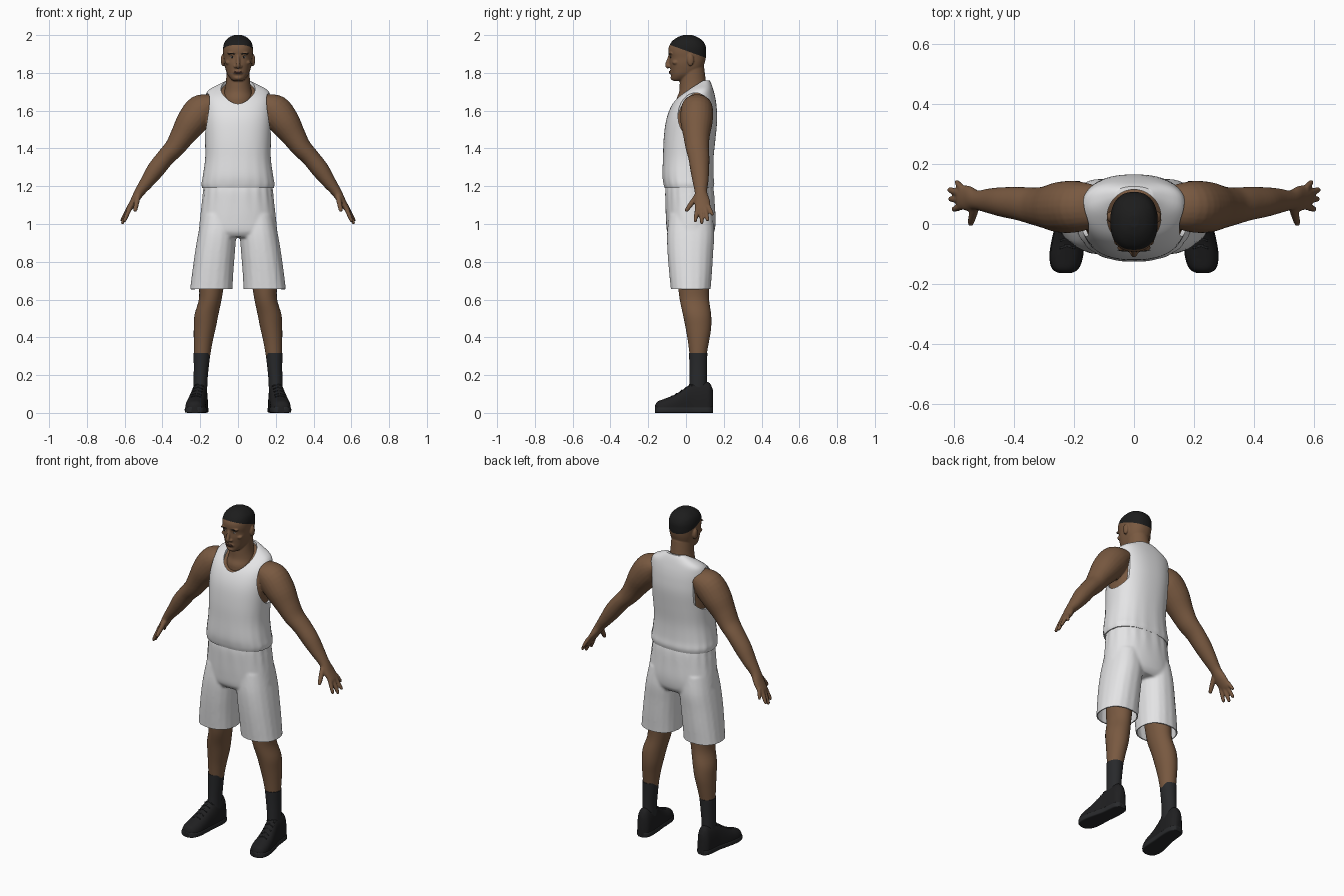
import bpy, bmesh, math
from mathutils import Vector, Matrix

if "Cube" in bpy.data.objects:
    bpy.data.objects.remove(bpy.data.objects["Cube"])


def material(name, rgb):
    m = bpy.data.materials.new(name)
    m.use_nodes = True
    m.diffuse_color = (*rgb, 1)
    bsdf = m.node_tree.nodes["Principled BSDF"]
    bsdf.inputs["Base Color"].default_value = (*rgb, 1)
    bsdf.inputs["Roughness"].default_value = 0.8
    return m


SKIN = material("brown skin", (0.19, 0.1, 0.052))
CLOTH = material("white cloth", (0.78, 0.78, 0.79))
BLACK = material("black shoe", (0.014, 0.014, 0.015))
SOCK = material("charcoal sock", (0.021, 0.022, 0.024))
HAIR = material("black hair", (0.012, 0.012, 0.012))
LIP = material("dark lips", (0.12, 0.055, 0.035))
EYE = material("eye white", (0.4, 0.37, 0.34))


def refine(rows, n=4):
    """Catmull-Rom interpolation of every column."""
    out = []
    for i in range(len(rows) - 1):
        p = [rows[max(i - 1, 0)], rows[i], rows[i + 1], rows[min(i + 2, len(rows) - 1)]]
        for k in range(n):
            t = k / n
            out.append([0.5 * (2 * b + (c - a) * t + (2 * a - 5 * b + 4 * c - d) * t * t
                               + (3 * b - a - 3 * c + d) * t ** 3) for a, b, c, d in zip(*p)])
    return out + [list(rows[-1])]


def loft(bm, frames, e=2.3, seg=48):
    """Closed skin over superellipse rings: centre, two half axes, ripple."""
    rings = []
    for c, u, v, rip in frames:
        ring = []
        for k in range(seg):
            a = 2 * math.pi * k / seg
            co, si = math.cos(a), math.sin(a)
            x = math.copysign(abs(co) ** (2 / e), co)
            y = math.copysign(abs(si) ** (2 / e), si)
            ring.append(bm.verts.new(c + (u * x + v * y) * (1 + rip * math.cos(18 * a))))
        rings.append(ring)
    for r, s in zip(rings, rings[1:]):
        for k in range(seg):
            j = (k + 1) % seg
            bm.faces.new((r[k], r[j], s[j], s[k]))
    bm.faces.new(rings[0])
    bm.faces.new(rings[-1])


def stack(bm, rows, e=2.3, seg=48):
    """Horizontal rings: z, centre x, half width, front y, back y, ripple."""
    rows = refine([tuple(r) + (0,) * (6 - len(r)) for r in rows])
    loft(bm, [(Vector((x, (f + b) / 2, z)), Vector((w, 0, 0)), Vector((0, (b - f) / 2, 0)), rip)
              for z, x, w, f, b, rip in rows], e, seg)


def limb(bm, rows, e=2, seg=24):
    """Rings along a path: x, y, z, thickness, depth."""
    rows = refine(rows)
    pts = [Vector(r[:3]) for r in rows]
    frames = []
    for i, r in enumerate(rows):
        t = (pts[min(i + 1, len(pts) - 1)] - pts[max(i - 1, 0)]).normalized()
        u = t.cross(Vector((0, 1, 0))).normalized()
        frames.append((pts[i], u * r[3], u.cross(t) * r[4], 0))
    loft(bm, frames, e, seg)


def ball(bm, c, r):
    bmesh.ops.create_uvsphere(bm, u_segments=20, v_segments=12, radius=1,
                              matrix=Matrix.Translation(c) @ Matrix.Diagonal((*r, 1)))


def mirror(bm):
    d = bmesh.ops.duplicate(bm, geom=bm.verts[:] + bm.edges[:] + bm.faces[:])["geom"]
    bmesh.ops.scale(bm, vec=(-1, 1, 1), verts=[g for g in d if isinstance(g, bmesh.types.BMVert)])


def bake(o):
    dg = bpy.context.evaluated_depsgraph_get()
    me = bpy.data.meshes.new_from_object(o.evaluated_get(dg))
    o.modifiers.clear()
    o.data = me


def shade(o):
    bpy.ops.object.select_all(action="DESELECT")
    o.select_set(True)
    bpy.context.view_layer.objects.active = o
    bpy.ops.object.shade_smooth_by_angle(angle=math.radians(45))


def finish(bm, name, mats, voxel=0, smooth=4):
    bmesh.ops.recalc_face_normals(bm, faces=bm.faces[:])
    me = bpy.data.meshes.new(name)
    bm.to_mesh(me)
    bm.free()
    o = bpy.data.objects.new(name, me)
    bpy.context.collection.objects.link(o)
    for m in mats:
        me.materials.append(m)
    if voxel:
        r = o.modifiers.new("merge", "REMESH")
        r.mode, r.voxel_size = "VOXEL", voxel
        s = o.modifiers.new("soften", "SMOOTH")
        s.factor, s.iterations = 0.5, smooth
        bake(o)
    shade(o)
    return o


# Bare torso, arms and hands
TORSO = [(1.19, 0, .188, -.113, .145, .006), (1.215, 0, .191, -.12, .15, .01),
         (1.26, 0, .184, -.125, .146, .006), (1.35, 0, .173, -.122, .146, .003),
         (1.45, 0, .175, -.118, .156), (1.55, 0, .18, -.105, .165), (1.62, 0, .18, -.08, .162),
         (1.67, 0, .175, -.045, .155), (1.71, 0, .155, .005, .145),
         (1.74, 0, .1, .045, .135), (1.76, 0, .06, .07, .125)]
bm = bmesh.new()
limb(bm, [(.13, .06, 1.64, .05, .07), (.19, .058, 1.605, .085, .085), (.245, .056, 1.54, .082, .085),
          (.295, .056, 1.465, .065, .07), (.335, .06, 1.405, .054, .062), (.383, .068, 1.353, .048, .056),
          (.435, .073, 1.288, .047, .05), (.48, .077, 1.225, .037, .042), (.522, .079, 1.168, .027, .033),
          (.55, .085, 1.12, .021, .042), (.578, .09, 1.078, .015, .04), (.586, .09, 1.066, .009, .032)])
for base, tip, r in [((.572, .06, 1.085), (.604, .048, 1.01), .011), ((.577, .081, 1.08), (.615, .084, 1), .0115),
                     ((.578, .102, 1.085), (.618, .115, 1.014), .011), ((.572, .118, 1.095), (.594, .143, 1.045), .01),
                     ((.53, .055, 1.145), (.546, -.002, 1.066), .013)]:
    a, b = Vector(base), Vector(tip)
    limb(bm, [(*a.lerp(b, t), r * k, r * k) for t, k in ((0, 1.15), (.5, 1.05), (.9, .85), (1, .5))], seg=12)
mirror(bm)
stack(bm, [(z - .012, x, w - .012, f + .012, b - .012) for z, x, w, f, b, *_ in TORSO[3:]], 2.4)
finish(bm, "torso_and_arms", [SKIN], .0055, 4)

# Head and neck, with hair above a sloping hairline
bm = bmesh.new()
stack(bm, [(1.757, 0, .022, -.065, -.015), (1.766, 0, .036, -.076, .01), (1.79, 0, .055, -.079, .05),
           (1.82, 0, .066, -.083, .085), (1.85, 0, .073, -.087, .098), (1.88, 0, .076, -.087, .105),
           (1.91, 0, .079, -.093, .107), (1.94, 0, .078, -.09, .105), (1.968, 0, .068, -.073, .09),
           (1.99, 0, .044, -.042, .06), (2.001, 0, .015, -.01, .03)])
stack(bm, [(1.6, 0, .08, -.05, .1), (1.66, 0, .08, -.05, .11), (1.7, 0, .073, -.036, .114),
           (1.75, 0, .064, -.033, .106), (1.83, 0, .06, -.03, .096)], 2)
limb(bm, [(0, -.084, 1.895, .008, .008), (0, -.095, 1.862, .01, .009), (0, -.099, 1.84, .012, .012),
          (0, -.09, 1.828, .008, .01)], seg=16)
ball(bm, (0, -.077, 1.803), (.027, .01, .014))
ball(bm, (0, -.074, 1.774), (.02, .008, .011))
for s in (1, -1):
    ball(bm, (s * .08, .024, 1.868), (.011, .018, .032))
    ball(bm, (s * .013, -.087, 1.834), (.009, .01, .008))
    ball(bm, (s * .032, -.08, 1.903), (.025, .011, .007))
    ball(bm, (s * .05, -.055, 1.855), (.018, .018, .012))
head = finish(bm, "head", [SKIN, HAIR], .004, 3)
bm = bmesh.new()
bm.from_mesh(head.data)
co, no = Vector((0, -.09, 1.95)), Vector((0, .07, .195))
bmesh.ops.bisect_plane(bm, geom=bm.verts[:] + bm.edges[:] + bm.faces[:], plane_co=co, plane_no=no)
for f in bm.faces:
    f.material_index = int((f.calc_center_median() - co).dot(no) > 0)
bm.to_mesh(head.data)
bm.free()
shade(head)
bpy.context.view_layer.update()


# Thin facial details laid on the face
def face_detail(name, mat, spots, size):
    bm = bmesh.new()
    for x, z in spots:
        hit, loc, _, _ = head.ray_cast(Vector((x, -1, z)), Vector((0, 1, 0)))
        ball(bm, loc if hit else Vector((x, -.08, z)), size)
    finish(bm, name, [mat])


face_detail("eyes", EYE, [(.031, 1.884), (-.031, 1.884)], (.012, .0025, .0045))
face_detail("irises", HAIR, [(.031, 1.884), (-.031, 1.884)], (.0048, .0036, .0046))
face_detail("eyebrows", HAIR, [(x * s, 1.903 + abs(x - .034) * -.15) for s in (1, -1)
                               for x in (.022, .034, .046)], (.009, .002, .003))
face_detail("lips", LIP, [(0, 1.806), (0, 1.799)], (.024, .0035, .0045))

# Jersey with neck and arm openings
bm = bmesh.new()
stack(bm, TORSO, 2.4, 72)
jersey = finish(bm, "jersey", [CLOTH])
bm = bmesh.new()
loft(bm, [(Vector((0, .022, z)), Vector((.09, 0, 0)), Vector((0, .093, 0)), 0) for z in (1.5, 1.9)], 2)
cutters = [finish(bm, "neck_cutter", [CLOTH])]
for s in (1, -1):
    bm = bmesh.new()
    loft(bm, [(Vector((s * x, .05, 1.572)), Vector((0, .092, 0)), Vector((0, 0, .122)), 0) for x in (.138, .4)], 2)
    cutters.append(finish(bm, "arm_cutter", [CLOTH]))
for c in cutters:
    c.hide_render = True
    m = jersey.modifiers.new("opening", "BOOLEAN")
    m.operation, m.solver, m.object = "DIFFERENCE", "EXACT", c
bake(jersey)
shade(jersey)
for c in cutters:
    bpy.data.objects.remove(c)

# Baggy shorts, open at the hems
bm = bmesh.new()
stack(bm, [(1.05, .1, .09, -.09, .14), (.95, .11, .1, -.1, .15, .004), (.85, .122, .105, -.098, .144, .006),
           (.75, .133, .108, -.09, .138, .008), (.66, .141, .111, -.081, .131, .01),
           (.58, .148, .113, -.074, .126, .01)], 2.3, 72)
mirror(bm)
stack(bm, [(1.21, 0, .18, -.105, .14, .012), (1.17, 0, .184, -.11, .148, .016), (1.1, 0, .192, -.109, .153, .008),
           (1.02, 0, .202, -.106, .157), (.96, 0, .206, -.1, .15), (.93, 0, .19, -.08, .13)], 2.3, 72)
shorts = finish(bm, "shorts", [CLOTH], .0075, 6)
bm = bmesh.new()
bm.from_mesh(shorts.data)
bmesh.ops.bisect_plane(bm, geom=bm.verts[:] + bm.edges[:] + bm.faces[:], plane_co=(0, 0, .655),
                       plane_no=(0, 0, -1), clear_outer=True)
bm.to_mesh(shorts.data)
bm.free()
hem = shorts.modifiers.new("thickness", "SOLIDIFY")
hem.thickness, hem.offset = .006, -1
bake(shorts)
shade(shorts)

# Lower legs and socks
bm = bmesh.new()
stack(bm, [(.8, .13, .075, -.05, .12), (.68, .14, .066, -.042, .122), (.6, .147, .06, -.033, .122),
           (.52, .167, .063, -.016, .133), (.45, .176, .058, -.002, .133), (.38, .184, .05, .01, .122),
           (.3, .19, .042, .02, .108), (.25, .192, .036, .025, .105)], 2)
mirror(bm)
finish(bm, "lower_legs", [SKIN])
bm = bmesh.new()
stack(bm, [(.318, .191, .045, .016, .113), (.25, .194, .04, .018, .111), (.18, .198, .037, .018, .11),
           (.1, .2, .036, .015, .11)], 2)
mirror(bm)
finish(bm, "socks", [SOCK])

# Shoes: rows run toe to heel as y, centre x, half width, height
SHOE = refine([(-.164, .229, .016, .04), (-.15, .229, .041, .06), (-.11, .226, .053, .076), (-.06, .221, .052, .096),
               (-.01, .214, .047, .128), (.035, .206, .044, .158), (.09, .202, .042, .165),
               (.125, .202, .036, .158), (.143, .202, .018, .12)])
bm = bmesh.new()
loft(bm, [(Vector((x, y, .3 * h)), Vector((w, 0, 0)), Vector((0, 0, .7 * h)), 0) for y, x, w, h in SHOE], 2.5)
for v in bm.verts:
    v.co.z = max(v.co.z, .004)
mirror(bm)
finish(bm, "shoes", [BLACK])
bm = bmesh.new()
loft(bm, [(Vector((x, y, .016)), Vector((w + .003, 0, 0)), Vector((0, 0, .016)), 0) for y, x, w, h in SHOE], 6)
mirror(bm)
finish(bm, "shoe_soles", [SOCK])
bm = bmesh.new()
for y, x, w, h in SHOE[11:21:2]:
    for s in (1, -1):
        limb(bm, [(x + d * .026, y + s * d * .008, h * (1 - .07 * abs(d)), .003, .003) for d in (-1, 0, 1)], seg=8)
mirror(bm)
finish(bm, "shoe_laces", [SOCK])
